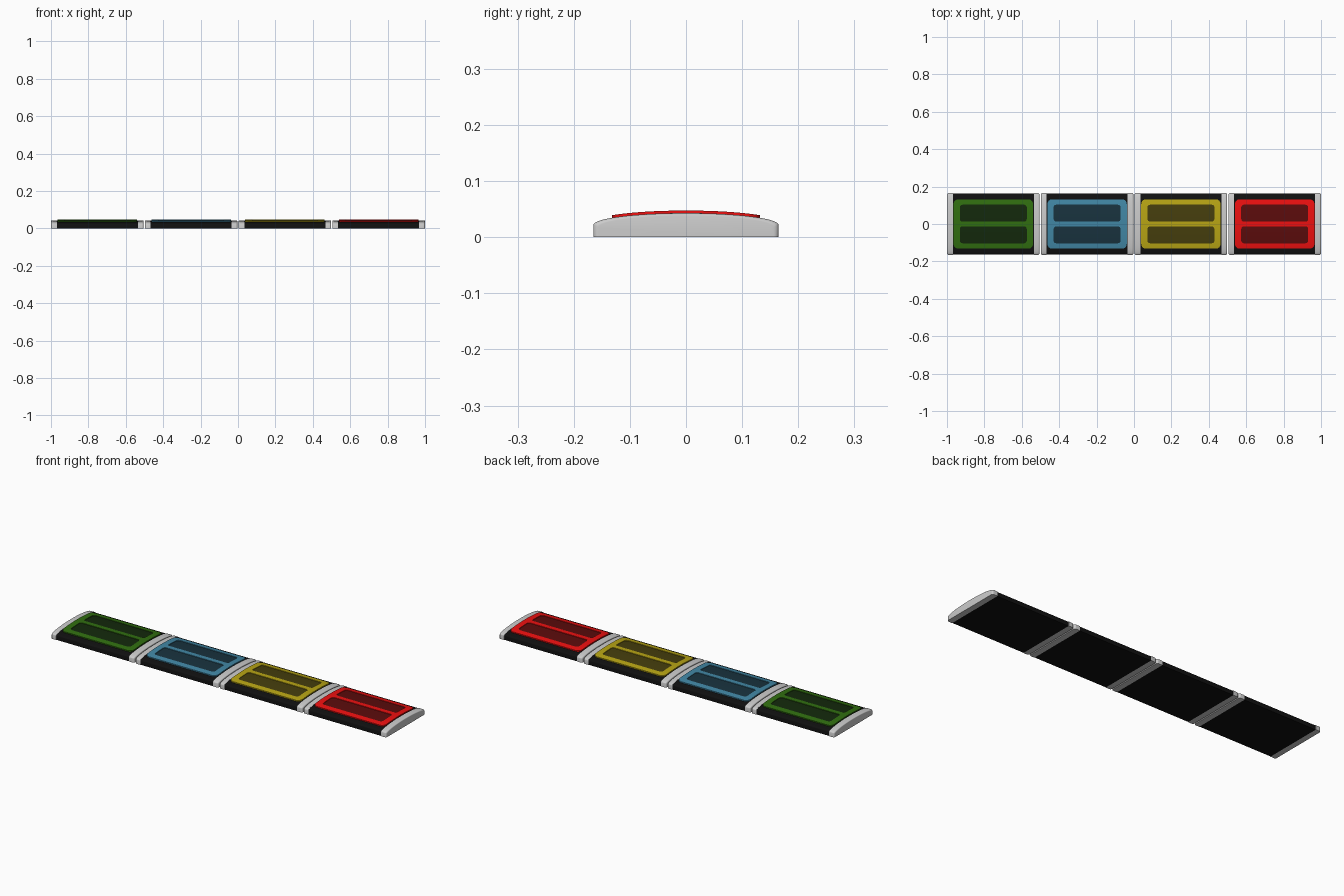
import bpy, bmesh, math

if "Cube" in bpy.data.objects:
    bpy.data.objects.remove(bpy.data.objects["Cube"])

HALF_Y, SIDE_Z, RISE = 0.165, 0.022, 0.021
PITCH, HALF_MOD, CAP_W = 0.5015, 0.2478, 0.031


def material(name, rgb):
    m = bpy.data.materials.new(name)
    m.diffuse_color = (*rgb, 1)
    m.use_nodes = True
    m.node_tree.nodes["Principled BSDF"].inputs["Base Color"].default_value = m.diffuse_color
    return m


def crown(y):
    return SIDE_Z + RISE * math.sqrt(max(0, 1 - (y / HALF_Y) ** 2))


def arch(inset=0.0, steps=32):
    """Domed cross-section with a flat bottom, as (y, z) points."""
    w = HALF_Y - inset
    top = []
    for i in range(steps + 1):
        c = -math.cos(math.pi * i / steps)
        top.append((w * c, crown(HALF_Y * c) - inset * 0.5))
    return [(-w, 0)] + top + [(w, 0)]


def band(low, high, w=0.15, steps=32):
    """Thin curved strip following the dome."""
    ys = [-w + 2 * w * i / steps for i in range(steps + 1)]
    return [(y, crown(y) + high) for y in ys] + [(y, crown(y) + low) for y in reversed(ys)]


def rounded_rect(cx, cy, hx, hy, r, seg=6):
    pts = []
    for k, (sx, sy) in enumerate([(1, 1), (-1, 1), (-1, -1), (1, -1)]):
        for i in range(seg + 1):
            a = math.pi / 2 * (k + i / seg)
            pts.append((cx + sx * (hx - r) + r * math.cos(a), cy + sy * (hy - r) + r * math.sin(a)))
    return pts


def loft(name, rings, mat=None):
    bm = bmesh.new()
    loops = [[bm.verts.new(p) for p in ring] for ring in rings]
    n = len(loops[0])
    for a, b in zip(loops, loops[1:]):
        for i in range(n):
            bm.faces.new((a[i], a[(i + 1) % n], b[(i + 1) % n], b[i]))
    bm.faces.new(loops[0])
    bm.faces.new(loops[-1])
    bmesh.ops.recalc_face_normals(bm, faces=bm.faces)
    me = bpy.data.meshes.new(name)
    bm.to_mesh(me)
    bm.free()
    if mat:
        me.materials.append(mat)
    ob = bpy.data.objects.new(name, me)
    bpy.context.collection.objects.link(ob)
    return ob


def along_x(name, x0, x1, profile, mat=None):
    return loft(name, [[(x, y, z) for y, z in profile] for x in (x0, x1)], mat)


def smooth(ob):
    bpy.ops.object.select_all(action='DESELECT')
    ob.select_set(True)
    bpy.context.view_layer.objects.active = ob
    bpy.ops.object.shade_smooth_by_angle(angle=math.radians(35))


def cut(ob, outline, operation):
    tool = loft("cutter", [[(x, y, z) for x, y in outline] for z in (-0.1, 0.15)])
    tool.hide_render = True
    mod = ob.modifiers.new("cut", 'BOOLEAN')
    mod.operation, mod.solver, mod.object = operation, 'EXACT', tool
    bpy.context.view_layer.objects.active = ob
    bpy.ops.object.modifier_apply(modifier=mod.name)
    bpy.data.objects.remove(tool)


def end_cap(name, cx, side):
    """Grey rib whose outer face is rounded over."""
    r = 0.009
    inner, outer = HALF_MOD - CAP_W, HALF_MOD
    rings = [(inner, 0.0)]
    for i in range(6):
        a = math.pi / 2 * i / 5
        rings.append((outer - r + r * math.sin(a), r * (1 - math.cos(a))))
    smooth(loft(name, [[(cx + side * x, y, z) for y, z in arch(d)] for x, d in rings]))


black = material("black", (0.005, 0.005, 0.005))
colours = {"green": (0.03, 0.156, 0.005), "blue": (0.053, 0.242, 0.376),
           "yellow": (0.48, 0.376, 0.007), "red": (0.85, 0.005, 0.005)}

for i, (col, rgb) in enumerate(colours.items()):
    cx = (i - 1.5) * PITCH
    # black body and its two grey end ribs
    hb = HALF_MOD - CAP_W
    smooth(along_x(col + "_body", cx - hb, cx + hb, [(y, max(0, z)) for y, z in arch(0.002)], black))
    end_cap(col + "_left_cap", cx, -1)
    end_cap(col + "_right_cap", cx, 1)

    # raised coloured frame with two window openings
    windows = [rounded_rect(cx, s * 0.058, 0.179, 0.045, 0.014) for s in (-1, 1)]
    frame = along_x(col + "_frame", cx - 0.23, cx + 0.23, band(-0.003, 0.0045),
                    material(col, rgb))
    cut(frame, rounded_rect(cx, 0, 0.212, 0.132, 0.024), 'INTERSECT')
    for w in windows:
        cut(frame, w, 'DIFFERENCE')
    smooth(frame)

    # dark tinted windows sunk in the frame
    tint = material(col + "_tint", [0.12 * c + 0.003 for c in rgb])
    for side, w in zip(("front", "back"), windows):
        pane = along_x(f"{col}_{side}_window", cx - 0.23, cx + 0.23, band(-0.003, 0.0015), tint)
        cut(pane, w, 'INTERSECT')
        smooth(pane)
